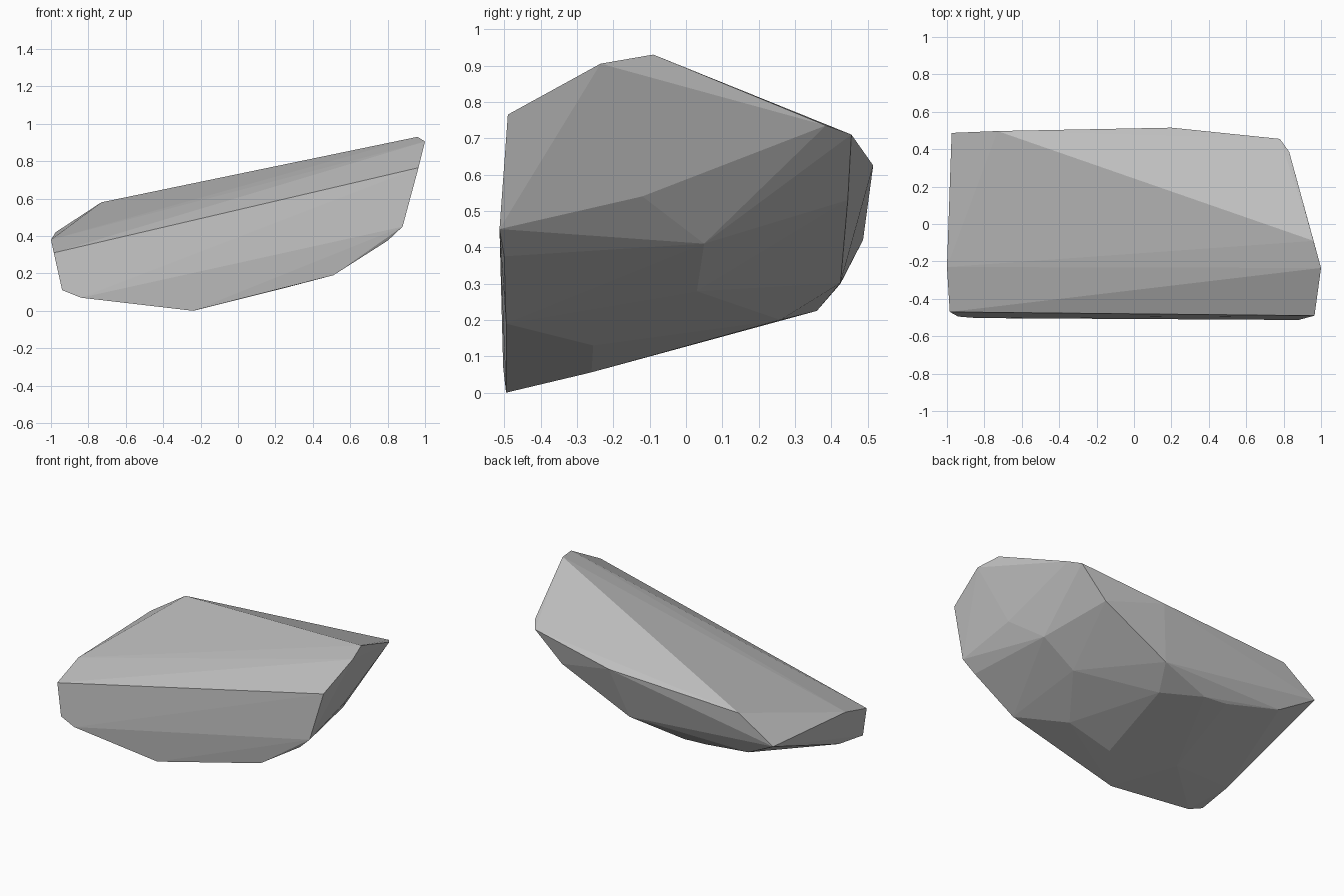
import bpy
import bmesh
from mathutils import Vector

# Remove the default object if it is present
default_cube = bpy.data.objects.get("Cube")
if default_cube:
    bpy.data.objects.remove(default_cube, do_unlink=True)


def make_material(name, colour):
    """One flat colour for the viewport and for renders."""
    material = bpy.data.materials.new(name)
    material.use_nodes = True
    material.diffuse_color = colour
    shader = next(n for n in material.node_tree.nodes if n.type == "BSDF_PRINCIPLED")
    shader.inputs["Base Color"].default_value = colour
    shader.inputs["Roughness"].default_value = 0.9
    return material


def make_hull(name, corners, material):
    """Flat-faceted convex stone wrapped around its corner points."""
    bm = bmesh.new()
    for corner in corners:
        bm.verts.new(Vector(corner))
    hull = bmesh.ops.convex_hull(bm, input=bm.verts[:])
    leftovers = {v for v in hull["geom_interior"] + hull["geom_unused"]
                 if isinstance(v, bmesh.types.BMVert)}
    bmesh.ops.delete(bm, geom=list(leftovers), context="VERTS")
    bmesh.ops.recalc_face_normals(bm, faces=bm.faces[:])
    for face in bm.faces:
        face.smooth = False
    mesh = bpy.data.meshes.new(name)
    bm.to_mesh(mesh)
    bm.free()
    mesh.materials.append(material)
    rock = bpy.data.objects.new(name, mesh)
    bpy.context.collection.objects.link(rock)
    return rock


# Rim of the sloping top face
top_rim = [
    (.965, -.49, .765), (1, -.235, .905), (.96, -.09, .93),
    (.83, .385, .735), (.78, .455, .71), (-.73, .497, .58),
    (-.975, .487, .42), (-1, -.23, .38), (-.985, -.47, .31),
]

# Lower edge of the near-vertical front face
front_edge = [
    (.88, -.513, .45), (.8, -.5, .375), (.51, -.495, .19),
    (-.24, -.495, 0), (-.84, -.503, .07), (-.94, -.495, .11),
]

# Chipped back and left flanks
flanks = [
    (.2, .515, .625), (.59, .445, .53), (.778, .245, .59),
    (.86, -.12, .54), (.73, .05, .41),
]

# Rounded underside
underside = [
    (-.93, -.26, .14), (-.753, .425, .3), (-.4, .365, .235),
    (-.24, .36, .225), (.113, .425, .302), (.026, .26, .2),
    (-.03, -.26, .056), (-.48, -.18, .086), (.28, -.255, .13),
    (.49, .03, .279),
]

stone_grey = make_material("stone_grey", (.52, .52, .52, 1))
make_hull("rock", top_rim + front_edge + flanks + underside, stone_grey)
